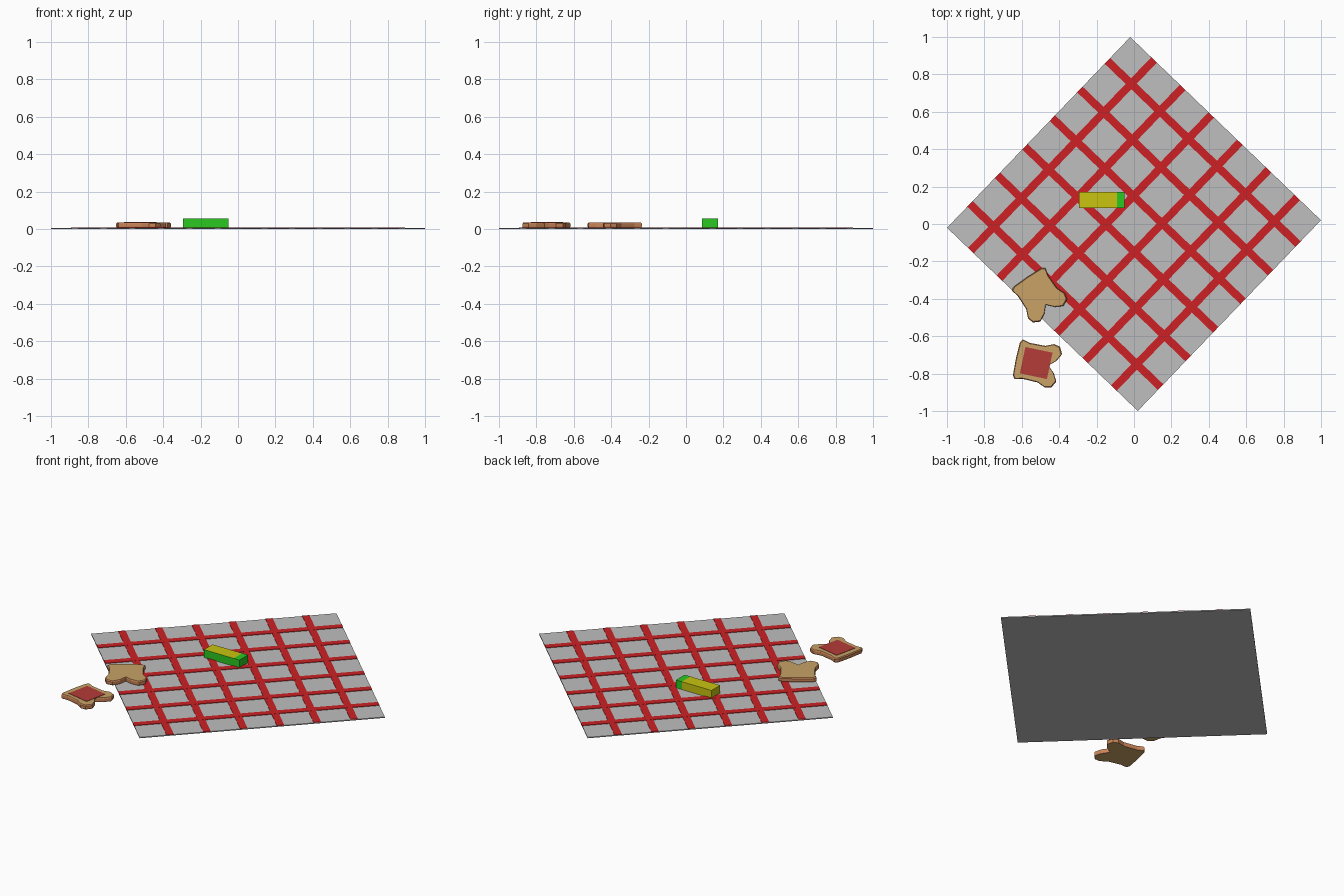
import bpy, bmesh
from math import radians
from mathutils import Matrix

cube = bpy.data.objects.get("Cube")
if cube:
    bpy.data.objects.remove(cube, do_unlink=True)


def material(name, rgb):
    m = bpy.data.materials.new(name)
    m.use_nodes = True
    m.diffuse_color = (*rgb, 1)
    m.node_tree.nodes["Principled BSDF"].inputs["Base Color"].default_value = (*rgb, 1)
    return m


GREY = material("cloth_grey", (0.52, 0.52, 0.52))
RED = material("stripe_red", (0.61, 0.015, 0.018))
YELLOW = material("butter_yellow", (0.58, 0.55, 0.005))
GREEN = material("wrapper_green", (0.024, 0.58, 0.016))
TAN = material("bread_tan", (0.58, 0.36, 0.13))
CRUST = material("crust_brown", (0.6, 0.235, 0.097))
JAM = material("jam_red", (0.46, 0.045, 0.04))


def finish(name, bm, mats, matrix=Matrix()):
    bmesh.ops.recalc_face_normals(bm, faces=bm.faces)
    mesh = bpy.data.meshes.new(name)
    bm.to_mesh(mesh)
    bm.free()
    for m in mats:
        mesh.materials.append(m)
    ob = bpy.data.objects.new(name, mesh)
    ob.matrix_world = matrix
    bpy.context.collection.objects.link(ob)
    return ob


def box(name, low, high, mats, matrix=Matrix(), rule=None):
    bm = bmesh.new()
    size = [b - a for a, b in zip(low, high)]
    mid = [(a + b) / 2 for a, b in zip(low, high)]
    bmesh.ops.create_cube(bm, size=1, matrix=Matrix.Translation(mid) @ Matrix.Diagonal((*size, 1)))
    bm.normal_update()
    if rule:
        for f in bm.faces:
            f.material_index = rule(f.normal)
    return finish(name, bm, mats, matrix)


# Picnic cloth with a grid of slightly raised stripes
HALF = 0.707
CLOTH_TOP = 0.006
turn = Matrix.Rotation(radians(46.15), 4, "Z")
box("cloth", (-HALF, -HALF, 0), (HALF, HALF, CLOTH_TOP), [GREY], turn)
for i in range(6):
    c = HALF * 0.75 * (i / 2.5 - 1)
    w = 0.021
    box(f"stripe_along_{i}", (-HALF, c - w, 0.004), (HALF, c + w, 0.009), [RED], turn)
    box(f"stripe_across_{i}", (c - w, -HALF, 0.004), (c + w, HALF, 0.0085), [RED], turn)

# Butter stick: wrapped in front and below, bare on top, back and one end
box("butter_stick", (-0.295, 0.085, CLOTH_TOP), (-0.09, 0.17, 0.055), [YELLOW, GREEN],
    rule=lambda n: 1 if n.y < -0.5 or n.z < -0.5 else 0)
box("butter_wrapper_end", (-0.09, 0.085, CLOTH_TOP), (-0.05, 0.17, 0.055), [GREEN])

# Half outline of a bread slice, mirrored across its length
HALF_SLICE = [(-0.11, 0), (-0.107, 0.09), (-0.095, 0.108), (-0.055, 0.098), (0.03, 0.1),
              (0.075, 0.119), (0.108, 0.111), (0.127, 0.075), (0.105, 0.034), (0.068, 0)]
SLICE = HALF_SLICE + [(u, -v) for u, v in HALF_SLICE[-2:0:-1]]


def bread_slice(name, x, y, angle):
    bm = bmesh.new()
    rings = [[bm.verts.new((u * s, v * s, z)) for u, v in SLICE]
             for s, z in ((0.98, 0.007), (1, 0.014), (1, 0.028), (0.96, 0.034))]
    for a, b in zip(rings, rings[1:]):
        for i in range(len(SLICE)):
            j = (i + 1) % len(SLICE)
            bm.faces.new((a[i], a[j], b[j], b[i])).material_index = 1
    bm.faces.new(rings[0])
    bm.faces.new(rings[-1])
    place = Matrix.Translation((x, y, 0)) @ Matrix.Rotation(radians(angle), 4, "Z")
    finish(name, bm, [TAN, CRUST], place)
    return place


bread_slice("plain_bread", -0.51, -0.375, -56)
spread = bread_slice("jam_bread", -0.524, -0.743, -12)

# Square of jam on the lower slice
box("jam", (-0.073, -0.072, 0.031), (0.075, 0.072, 0.036), [JAM], spread)
